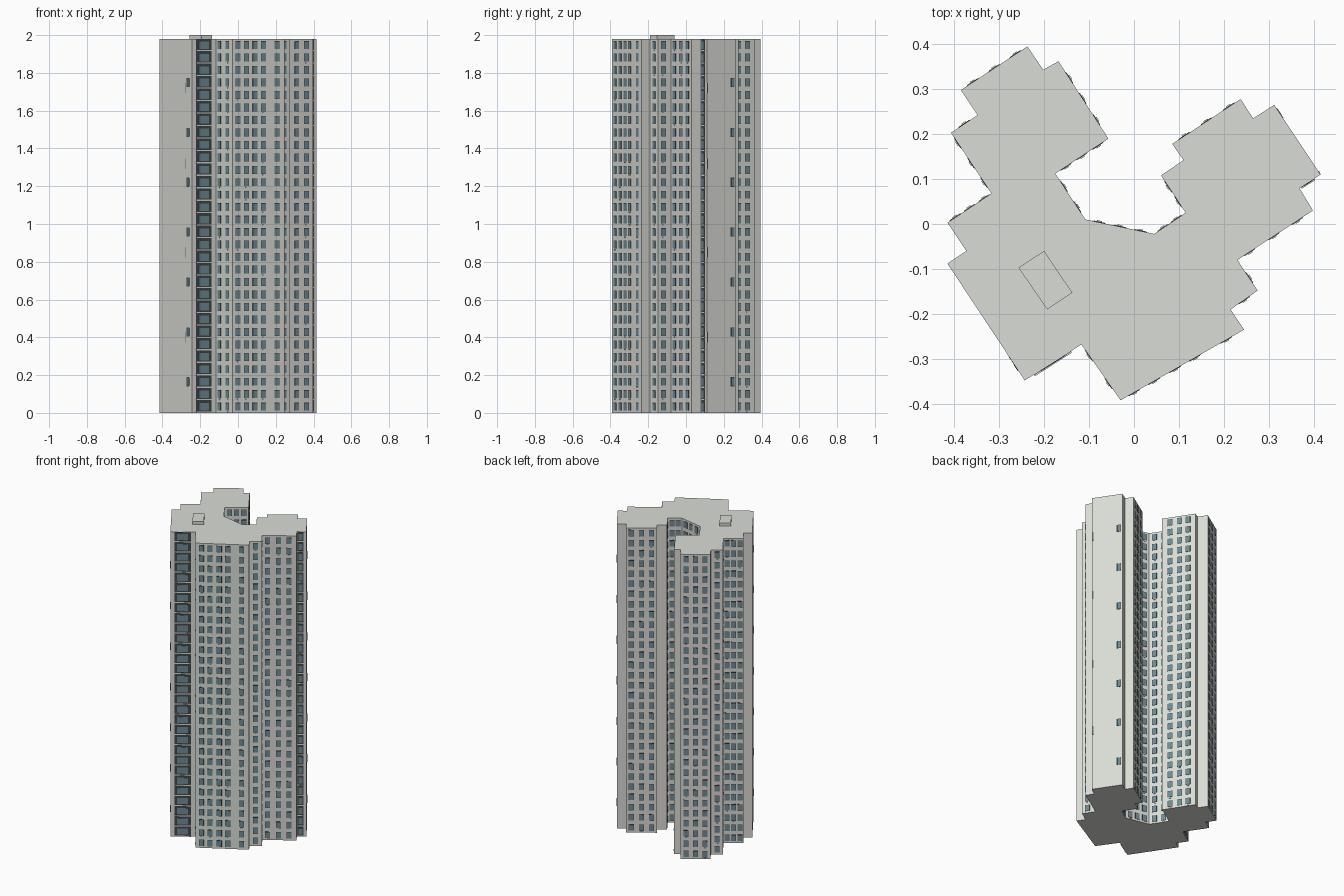
import bpy, bmesh, random
from mathutils import Vector

if "Cube" in bpy.data.objects:
    bpy.data.objects.remove(bpy.data.objects["Cube"])

random.seed(4)
FLOORS, PITCH = 30, 0.066
TOP = FLOORS * PITCH


def material(name, rgb):
    m = bpy.data.materials.new(name)
    m.diffuse_color = (*rgb, 1)
    m.use_nodes = True
    m.node_tree.nodes["Principled BSDF"].inputs["Base Color"].default_value = m.diffuse_color
    return m


WALL = material("pale grey concrete", (0.70, 0.715, 0.67))
WARM = material("warm grey concrete", (0.69, 0.68, 0.65))
GLASS = material("blue grey glass", (0.155, 0.255, 0.295))
DARK = material("dark recess", (0.05, 0.06, 0.065))
VENT = material("mid grey metal", (0.16, 0.17, 0.17))

# Tower footprint, counter-clockwise from the front corner
PLAN = [Vector(p) for p in [
    (-.03, -.392), (.245, -.235), (.215, -.19), (.275, -.148), (.23, -.08),
    (.398, .03), (.368, .08), (.415, .11), (.312, .265), (.265, .235),
    (.237, .278), (.085, .178), (.11, .142), (.06, .108), (.115, .025),
    (.045, -.022), (-.108, .01), (-.175, .112), (-.057, .19), (-.168, .362),
    (-.202, .343), (-.237, .395), (-.385, .298), (-.348, .242), (-.407, .203),
    (-.317, .068), (-.415, .003), (-.373, -.06), (-.415, -.088),
    (-.243, -.348), (-.117, -.268)]]


def finish(bm, name, *mats):
    bmesh.ops.recalc_face_normals(bm, faces=bm.faces)
    me = bpy.data.meshes.new(name)
    bm.to_mesh(me)
    bm.free()
    for m in mats:
        me.materials.append(m)
    ob = bpy.data.objects.new(name, me)
    bpy.context.collection.objects.link(ob)
    return ob


def prism(name, pts, z0, z1, *mats):
    bm = bmesh.new()
    face = bm.faces.new([bm.verts.new((p[0], p[1], z0)) for p in pts])
    up = bmesh.ops.extrude_face_region(bm, geom=[face])["geom"]
    for v in up:
        if isinstance(v, bmesh.types.BMVert):
            v.co.z = z1
    return finish(bm, name, *mats)


def plate(bm, edge, t, z, w, h, depth):
    """Thin box lying on wall number edge, at fraction t along it."""
    a, b = PLAN[edge], PLAN[(edge + 1) % len(PLAN)]
    d = (b - a).normalized()
    n = Vector((d.y, -d.x))
    c = a.lerp(b, t)
    rings = []
    for off in (-.001, depth):
        rings.append([bm.verts.new((*(c + d * (s * w / 2) + n * off), z + k * h / 2))
                      for s, k in ((-1, -1), (1, -1), (1, 1), (-1, 1))])
    back, front = rings
    bm.faces.new(front)
    bm.faces.new(back[::-1])
    for i in range(4):
        j = (i + 1) % 4
        bm.faces.new((back[i], back[j], front[j], front[i]))


# Main volume: walls facing the back left and the right wing front are warmer
body = prism("tower_body", PLAN, 0, TOP, WALL, WARM)
for f in body.data.polygons:
    n, c = f.normal, f.center
    back_left = n.y > .3 and n.x < -.3
    right_wing = n.y < -.3 and n.x > .3 and c.x > .28
    if abs(n.z) < .5 and (back_left or right_wing):
        f.material_index = 1

# Rooftop hut
prism("rooftop_hut", [(-.257, -.097), (-.193, -.19), (-.137, -.153), (-.2, -.06)],
      TOP - .002, 2.0, WALL)

# Window columns: wall number -> fractions along the wall
COLUMNS = {
    0: (.11, .27, .44, .6, .855), 2: (.5,), 3: (.42,), 4: (.16, .48, .79),
    10: (.17, .5, .82), 13: (.3, .7), 14: (.3, .72), 15: (.2, .5, .8),
    16: (.28, .72), 17: (.2, .5, .8), 18: (.24, .52, .785),
    21: (.18, .5, .82), 23: (.5,), 24: (.17, .5, .82), 25: (.17, .5, .82),
    30: (.2, .7)}
frames, panes, units = bmesh.new(), bmesh.new(), bmesh.new()
for edge, stops in COLUMNS.items():
    for t in stops:
        for k in range(FLOORS):
            z = (k + .5) * PITCH
            plate(frames, edge, t, z, .030, .042, .0008)
            plate(panes, edge, t, z - .001, .0262, .0375, .0016)
            # Small cooling unit under some of the windows
            if random.random() < .15:
                plate(units, edge, t, z - .027, .011, .007, .004)

# Stairwell windows on the two blank end walls, every fourth floor
for edge, t in ((7, .88), (28, .87)):
    for k in range(2, FLOORS, 4):
        z = (k + .5) * PITCH
        plate(frames, edge, t, z, .026, .048, .0008)
        plate(panes, edge, t + .02, z, .016, .042, .0016)
finish(frames, "window_frames", DARK)
finish(panes, "window_panes", GLASS)
finish(units, "cooling_units", WALL)

# Narrow vents on the end walls
vents = bmesh.new()
for edge, t in ((7, .03), (28, .81)):
    for z in (.4, .85, 1.32, 1.72):
        plate(vents, edge, t, z, .006, .055, .001)
finish(vents, "wall_vents", VENT)

# Balcony stacks: dark strip, glazing and floor slabs
strip, glazing, slabs = bmesh.new(), bmesh.new(), bmesh.new()
for edge, t, w in ((29, .49, .098), (6, .38, .036)):
    plate(strip, edge, t, TOP / 2, w, TOP - .004, .001)
    for k in range(FLOORS):
        z = (k + .5) * PITCH
        plate(glazing, edge, t, z, w * .66, .04, .002)
        plate(slabs, edge, t, k * PITCH + .004, w, .006, .004)
finish(strip, "balcony_recess", DARK)
finish(glazing, "balcony_glazing", GLASS)
finish(slabs, "balcony_slabs", WALL)
